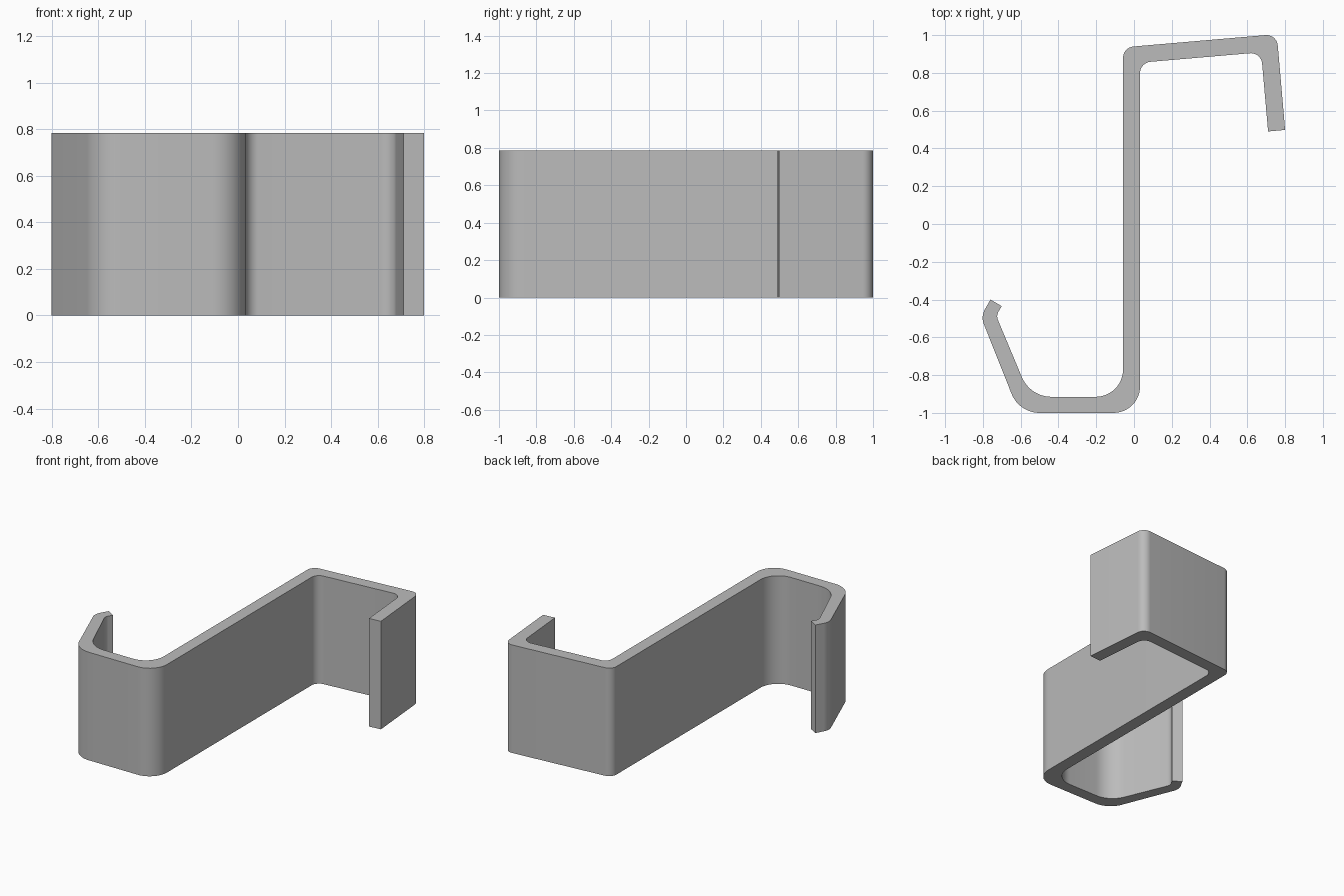
import bpy, bmesh, math
from mathutils import Vector

cube = bpy.data.objects.get("Cube")
if cube:
    bpy.data.objects.remove(cube, do_unlink=True)

HEIGHT = 0.785
ARC_STEPS = 12

# Strip outline: x, y of each corner and its fillet radius
outer_side = [
    (-0.76, -0.40, 0), (-0.811, -0.49, 0.09), (-0.608, -1.0, 0.16),
    (0.032, -1.0, 0.14), (0.032, 0.854, 0.06), (0.673, 0.909, 0.06),
    (0.71, 0.49, 0),
]
inner_side = [
    (0.80, 0.498, 0), (0.756, 1.005, 0.06), (-0.058, 0.935, 0.06),
    (-0.058, -0.915, 0.145), (-0.55, -0.915, 0.17), (-0.73, -0.485, 0.05),
    (-0.70, -0.435, 0),
]


def fillet_outline(corners):
    """Replace each corner that has a radius by a tangent arc."""
    points = []
    for i, (x, y, r) in enumerate(corners):
        p = Vector((x, y))
        if r == 0:
            points.append(p)
            continue
        a = (Vector(corners[i - 1][:2]) - p).normalized()
        b = (Vector(corners[(i + 1) % len(corners)][:2]) - p).normalized()
        half = a.angle(b) / 2
        centre = p + (a + b).normalized() * (r / math.sin(half))
        start = p + a * (r / math.tan(half)) - centre
        end = p + b * (r / math.tan(half)) - centre
        sweep = start.angle(end)
        for k in range(ARC_STEPS + 1):
            t = k / ARC_STEPS
            points.append(centre + (start * math.sin((1 - t) * sweep)
                                    + end * math.sin(t * sweep)) / math.sin(sweep))
    return points


# Extrude the outline into a solid bent strip
bm = bmesh.new()
verts = [bm.verts.new((p.x, p.y, 0)) for p in fillet_outline(outer_side + inner_side)]
base = bm.faces.new(verts)
result = bmesh.ops.extrude_face_region(bm, geom=[base], use_keep_orig=True)
top_verts = [g for g in result["geom"] if isinstance(g, bmesh.types.BMVert)]
bmesh.ops.translate(bm, vec=(0, 0, HEIGHT), verts=top_verts)
bmesh.ops.recalc_face_normals(bm, faces=bm.faces)

mesh = bpy.data.meshes.new("bent_hook_strip")
bm.to_mesh(mesh)
bm.free()
hook = bpy.data.objects.new("bent_hook_strip", mesh)
bpy.context.collection.objects.link(hook)

# Plain grey finish
grey = bpy.data.materials.new("plain_grey")
grey.use_nodes = True
colour = (0.5, 0.5, 0.5, 1)
grey.diffuse_color = colour
grey.node_tree.nodes["Principled BSDF"].inputs["Base Color"].default_value = colour
mesh.materials.append(grey)

# Smooth bends, crisp rims and ends
bpy.ops.object.select_all(action="DESELECT")
hook.select_set(True)
bpy.context.view_layer.objects.active = hook
bpy.ops.object.shade_smooth_by_angle(angle=math.radians(30))
